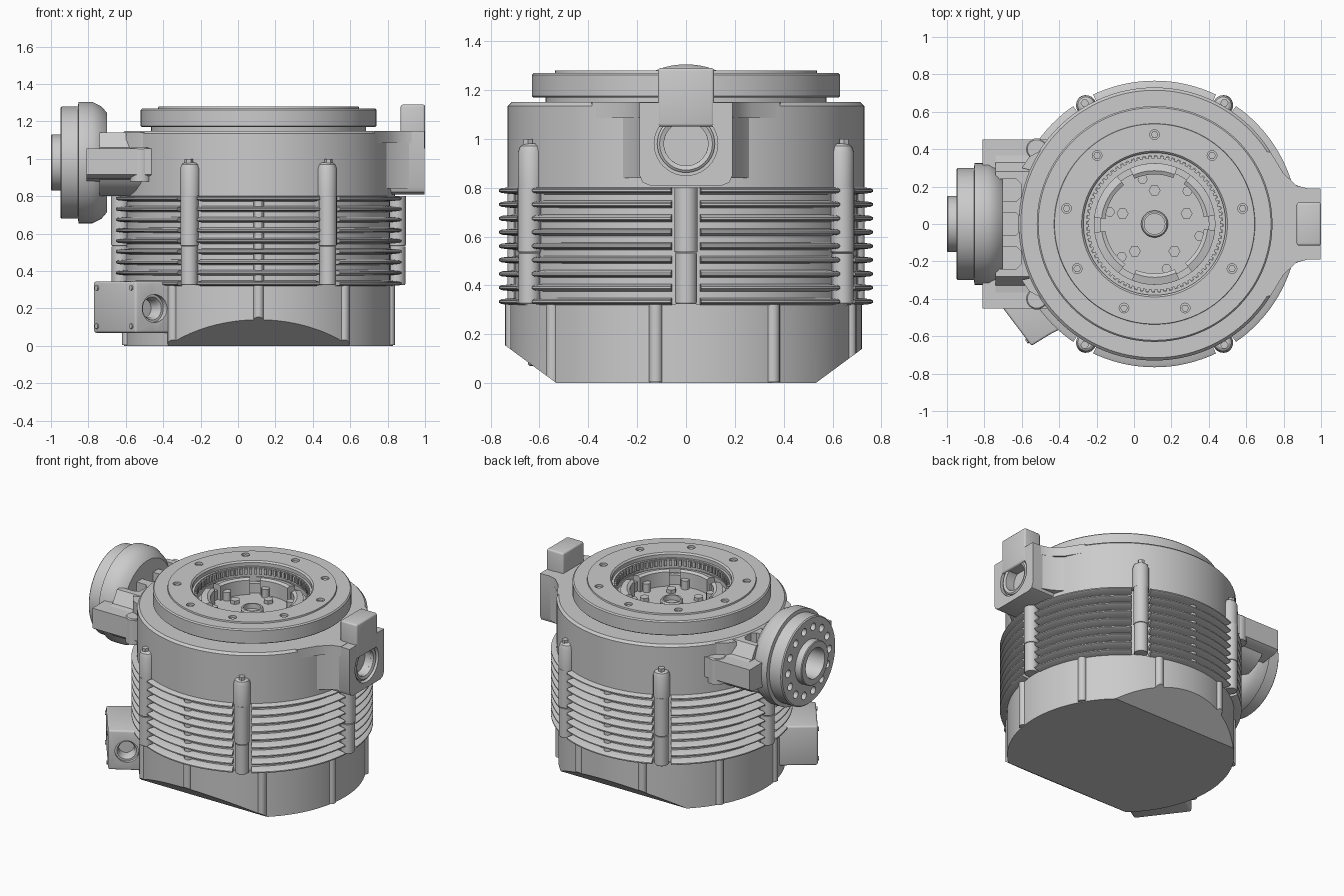
import bpy, bmesh
from math import radians, cos, sin, pi
from mathutils import Matrix, Vector

if "Cube" in bpy.data.objects:
    bpy.data.objects.remove(bpy.data.objects["Cube"])

CX = 0.11                                   # main axis of the housing
AXIS = Matrix.Translation((CX, 0, 0))
SIDE = Matrix.Translation((0, 0, 0.98))     # horizontal port axis height
TO_LEFT = SIDE @ Matrix.Rotation(-pi / 2, 4, 'Y')
TO_RIGHT = SIDE @ Matrix.Rotation(pi / 2, 4, 'Y')


def finish(name, bm, mat=None, angle=30):
    if mat:
        bm.transform(mat)
    bmesh.ops.remove_doubles(bm, verts=bm.verts, dist=1e-5)
    bmesh.ops.recalc_face_normals(bm, faces=bm.faces)
    me = bpy.data.meshes.new(name)
    bm.to_mesh(me)
    bm.free()
    ob = bpy.data.objects.new(name, me)
    bpy.context.collection.objects.link(ob)
    bpy.ops.object.select_all(action='DESELECT')
    ob.select_set(True)
    bpy.context.view_layer.objects.active = ob
    bpy.ops.object.shade_smooth_by_angle(angle=radians(angle))
    return ob


def add_sweep(bm, prof, a0=0, a1=360, n=96, mat=Matrix()):
    """Turn a closed (radius, height) profile about z, fully or over an arc."""
    full = a1 - a0 >= 360
    rows = []
    for i in range(n if full else n + 1):
        a = radians(a0 + (a1 - a0) * i / n)
        rows.append([bm.verts.new(mat @ Vector((r * cos(a), r * sin(a), z))) for r, z in prof])
    k = len(prof)
    for i in range(n):
        p, q = rows[i], rows[(i + 1) % len(rows)]
        for j in range(k):
            if prof[j][0] == 0 and prof[(j + 1) % k][0] == 0:
                continue
            bm.faces.new((p[j], q[j], q[(j + 1) % k], p[(j + 1) % k]))
    if not full:
        bm.faces.new(rows[0])
        bm.faces.new(rows[-1][::-1])


def sweep(name, prof, mat=AXIS, **kw):
    bm = bmesh.new()
    add_sweep(bm, prof, **kw)
    return finish(name, bm, mat)


def cyls(name, places, r, z0, z1, mat=AXIS, n=16, cham=0.0):
    """Several equal upright cylinders in one object."""
    prof = [(0, z0), (r, z0), (r, z1 - cham), (r - cham, z1), (0, z1)]
    if not cham:
        prof.pop(3)
    bm = bmesh.new()
    for x, y in places:
        add_sweep(bm, prof, n=n, mat=Matrix.Translation((x, y, 0)))
    return finish(name, bm, mat)


def circle(r, n, start=90):
    return [(r * cos(radians(start + 360 * i / n)), r * sin(radians(start + 360 * i / n))) for i in range(n)]


def prism(name, pts, lo, hi, axis='Z', mat=None, bevel=0.0):
    """Extrude an outline along z (outline xy) or x (outline yz)."""
    f = (lambda p, h: (p[0], p[1], h)) if axis == 'Z' else (lambda p, h: (h, p[0], p[1]))
    bm = bmesh.new()
    a = [bm.verts.new(f(p, lo)) for p in pts]
    b = [bm.verts.new(f(p, hi)) for p in pts]
    bm.faces.new(a)
    bm.faces.new(b)
    for i in range(len(pts)):
        j = (i + 1) % len(pts)
        bm.faces.new((a[i], a[j], b[j], b[i]))
    bmesh.ops.recalc_face_normals(bm, faces=bm.faces)
    if bevel:
        bmesh.ops.bevel(bm, geom=bm.edges[:], offset=bevel, segments=3, profile=0.5, affect='EDGES')
    return finish(name, bm, mat)


def rect(x0, y0, x1, y1):
    return [(x0, y0), (x1, y0), (x1, y1), (x0, y1)]


def cut(ob, cutter):
    cutter.hide_render = True
    m = ob.modifiers.new("cut", 'BOOLEAN')
    m.operation, m.object, m.solver = 'DIFFERENCE', cutter, 'EXACT'
    bpy.context.view_layer.objects.active = ob
    bpy.ops.object.modifier_apply(modifier=m.name)
    bpy.data.objects.remove(cutter)
    bpy.ops.object.select_all(action='DESELECT')
    ob.select_set(True)
    bpy.ops.object.shade_smooth_by_angle(angle=radians(30))


# Base cup with ribs, sloped off at front and back
base = sweep("base_cup", [(0, 0), (0.72, 0), (0.72, 0.325), (0, 0.325)])
ribs = cyls("base_ribs", circle(0.712, 9, -90), 0.028, 0.005, 0.325)
for ob in (base, ribs):
    bm = bmesh.new()
    bm.from_mesh(ob.data)
    for s in (-1, 1):
        bmesh.ops.bisect_plane(bm, geom=bm.verts[:] + bm.edges[:] + bm.faces[:], plane_co=(0, s * 0.53, 0),
                               plane_no=(0, s * 0.14, -0.19), clear_outer=True)
        bmesh.ops.holes_fill(bm, edges=[e for e in bm.edges if e.is_boundary], sides=0)
    bmesh.ops.recalc_face_normals(bm, faces=bm.faces)
    bm.to_mesh(ob.data)
    bm.free()
    ob.select_set(True)
    bpy.context.view_layer.objects.active = ob
    bpy.ops.object.shade_smooth_by_angle(angle=radians(30))

# Finned middle section
sweep("fin_core", [(0, 0.32), (0.705, 0.32), (0.705, 0.81), (0, 0.81)])
bm = bmesh.new()
for k in range(6):
    for i in range(9):
        z = 0.334 + i * 0.0568
        add_sweep(bm, [(0.69, z - 0.017), (0.755, z - 0.010), (0.766, z - 0.004), (0.766, z + 0.004),
                       (0.755, z + 0.010), (0.69, z + 0.017)], a0=60 * k + 4.6, a1=60 * k + 55.4, n=18)
finish("cooling_fins", bm, AXIS)
cyls("front_seam_rib", [(0, -0.703), (0, 0.703)], 0.028, 0.33, 0.80, n=12)

# Bolt columns: all six through the fins, four carry on up the housing
bm = bmesh.new()
for k in range(6):
    rot = Matrix.Rotation(radians(60 * k), 4, 'Z')
    for z0, z1, r in ((0.325, 0.53, 0.045), (0.534, 0.80, 0.048)):
        add_sweep(bm, [(0, z0), (r - 0.004, z0), (r, z0 + 0.006), (r, z1), (0, z1)], n=24,
                  mat=rot @ Matrix.Translation((0.74, 0, 0)))
finish("bolt_columns", bm, AXIS)
for k in (1, 2, 4, 5):
    rot = AXIS @ Matrix.Rotation(radians(60 * k), 4, 'Z')
    sweep("column_head", [(0, 0.80), (0.054, 0.80), (0.054, 0.945), (0.045, 0.97), (0.03, 0.98), (0, 0.98)],
          mat=rot @ Matrix.Translation((0.732, 0, 0)), n=24)
    sweep("column_bolt", [(0, 0.97), (0.022, 0.97), (0.022, 1.0), (0, 1.0)],
          mat=rot @ Matrix.Translation((0.747, 0, 0)), n=6)

# Upper housing with the central well
sweep("upper_housing", [(0, 0.80), (0.73, 0.80), (0.73, 1.135), (0.715, 1.15), (0.575, 1.15), (0.575, 1.18),
                        (0.36, 1.18), (0.36, 1.15), (0.30, 1.15), (0.30, 1.10), (0, 1.10)], n=128)

# Top flange with nine recessed bolts
flange = sweep("top_flange", [(0.365, 1.17), (0.625, 1.17), (0.63, 1.175), (0.63, 1.262), (0.622, 1.27), (0.537, 1.27),
                              (0.535, 1.28), (0.39, 1.28), (0.38, 1.27), (0.38, 1.245), (0.365, 1.245)], n=128)
cut(flange, cyls("flange_hole_cutter", circle(0.478, 9), 0.026, 1.245, 1.32))
cyls("flange_bolts", circle(0.478, 9), 0.02, 1.24, 1.268, n=6)
bm = bmesh.new()
for i in range(72):
    add_sweep(bm, [(0.35, 1.20), (0.37, 1.20), (0.37, 1.24), (0.35, 1.24)], a0=i * 5, a1=i * 5 + 2.8, n=1)
finish("well_tooth_ring", bm, AXIS)

# Rotor cage, floor bolts and shaft hub in the well
bm = bmesh.new()
for k in range(6):
    add_sweep(bm, [(0.265, 1.09), (0.325, 1.09), (0.325, 1.20), (0.285, 1.21), (0.265, 1.20)],
              a0=60 * k + 8, a1=60 * k + 54, n=10)
add_sweep(bm, [(0.29, 1.09), (0.325, 1.09), (0.325, 1.165), (0.29, 1.165)])
finish("rotor_cage", bm, AXIS)
cyls("floor_bolts", circle(0.18, 5), 0.032, 1.09, 1.125, n=6)
cyls("cage_bolts", circle(0.248, 6, 45), 0.026, 1.09, 1.16, n=12)
sweep("shaft_hub", [(0.055, 1.09), (0.072, 1.09), (0.072, 1.125), (0.065, 1.135), (0.055, 1.135)], n=32)

# Right boss with port, shoulder web and upright tab
boss = prism("right_boss", [(-0.19, 0.85), (-0.178, 0.822), (-0.15, 0.81), (0.15, 0.81), (0.178, 0.822), (0.19, 0.85),
                            (0.19, 1.148), (-0.19, 1.148)], 0.70, 0.997, 'X')
cut(boss, cyls("port_cutter", [(0, 0)], 0.13, 0.965, 1.1, TO_RIGHT, 40))
cut(boss, cyls("port_bore_cutter", [(0, 0)], 0.09, 0.86, 1.1, TO_RIGHT, 40))
sweep("port_ring", [(0.09, 0.95), (0.118, 0.95), (0.118, 0.985), (0.108, 0.992), (0.09, 0.985)], TO_RIGHT, n=6 * 8)
prism("boss_shoulder", [(0.55, -0.4), (0.73, -0.385), (0.80, -0.27), (0.87, -0.205), (0.93, -0.19), (0.93, 0.19),
                        (0.87, 0.205), (0.80, 0.27), (0.73, 0.385), (0.55, 0.4)], 1.085, 1.15)
prism("boss_fillet", [(0.60, -0.27), (0.79, -0.26), (0.85, -0.215), (0.92, -0.188), (0.92, 0.188), (0.85, 0.215),
                      (0.79, 0.26), (0.60, 0.27)], 0.84, 1.09)
prism("boss_tab", rect(-0.115, 1.05, 0.115, 1.29), 0.87, 1.0, 'X', bevel=0.012)

# Left arm with bolt pockets and side wings
half = [(0.28, 1.14), (0.33, 1.06), (0.40, 1.05), (0.40, 0.92), (0.37, 0.87), (0.32, 0.83), (0.24, 0.80)]
arm = prism("left_arm", half + [(-y, z) for y, z in reversed(half)], -0.74, -0.35, 'X')
for y in (-0.18, 0, 0.18):
    w = 0.06
    cut(arm, prism("pocket_cutter", [(-0.72, y - w), (-0.63, y - w), (-0.605, y - w + 0.025), (-0.605, y + w - 0.025),
                                     (-0.63, y + w), (-0.72, y + w)], 1.02, 1.3))
for s in (-1, 1):
    prism("arm_wing", [(s * 0.30, 0.88), (s * 0.42, 0.895), (s * 0.453, 0.915), (s * 0.453, 1.055), (s * 0.30, 1.055)],
          -0.81, -0.40, 'X')
    cyls("wing_end", [(-0.52 - CX, s * 0.40)], 0.058, 0.88, 1.06, n=24, cham=0.008)
    prism("arm_gusset", [(-0.45, s * 0.42), (-0.56, s * 0.36), (-0.60, s * 0.30), (-0.4, s * 0.25)], 1.05, 1.14)

# Left connection flange with hub and bolt circle
port = sweep("left_flange", [(0, 0.70), (0.265, 0.70), (0.30, 0.73), (0.325, 0.78), (0.325, 0.852), (0.30, 0.856),
                             (0.30, 0.943), (0.293, 0.95), (0.15, 0.95), (0.15, 0.995), (0.145, 1.0), (0.105, 1.0),
                             (0.10, 0.99), (0.10, 0.80), (0, 0.80)], TO_LEFT)
cut(port, cyls("port_hole_cutter", circle(0.228, 14), 0.026, 0.90, 1.05, TO_LEFT))

# Terminal box at the lower left, with a cable opening
BOX = AXIS @ Matrix.Rotation(radians(217), 4, 'Z')
box = prism("terminal_box", [(0.60, -0.25), (0.918, -0.25), (0.918, 0.124), (0.80, 0.135), (0.60, 0.17)],
            0.07, 0.345, mat=BOX, bevel=0.012)
GLAND = BOX @ Matrix.Translation((0.80, 0, 0.20)) @ Matrix.Rotation(radians(-90), 4, 'X')
cut(box, cyls("gland_cutter", [(0, 0)], 0.075, 0.04, 0.25, GLAND, 32))
sweep("gland_ring", [(0.05, 0.04), (0.076, 0.04), (0.076, 0.115), (0.062, 0.115), (0.05, 0.09)], GLAND, n=32)
lid = Matrix.Rotation(pi / 2, 4, 'Y')
cyls("box_screws", [(-z, y) for z in (0.105, 0.31) for y in (-0.215, 0.09)], 0.014, 0.90, 0.926, BOX @ lid, 12)
